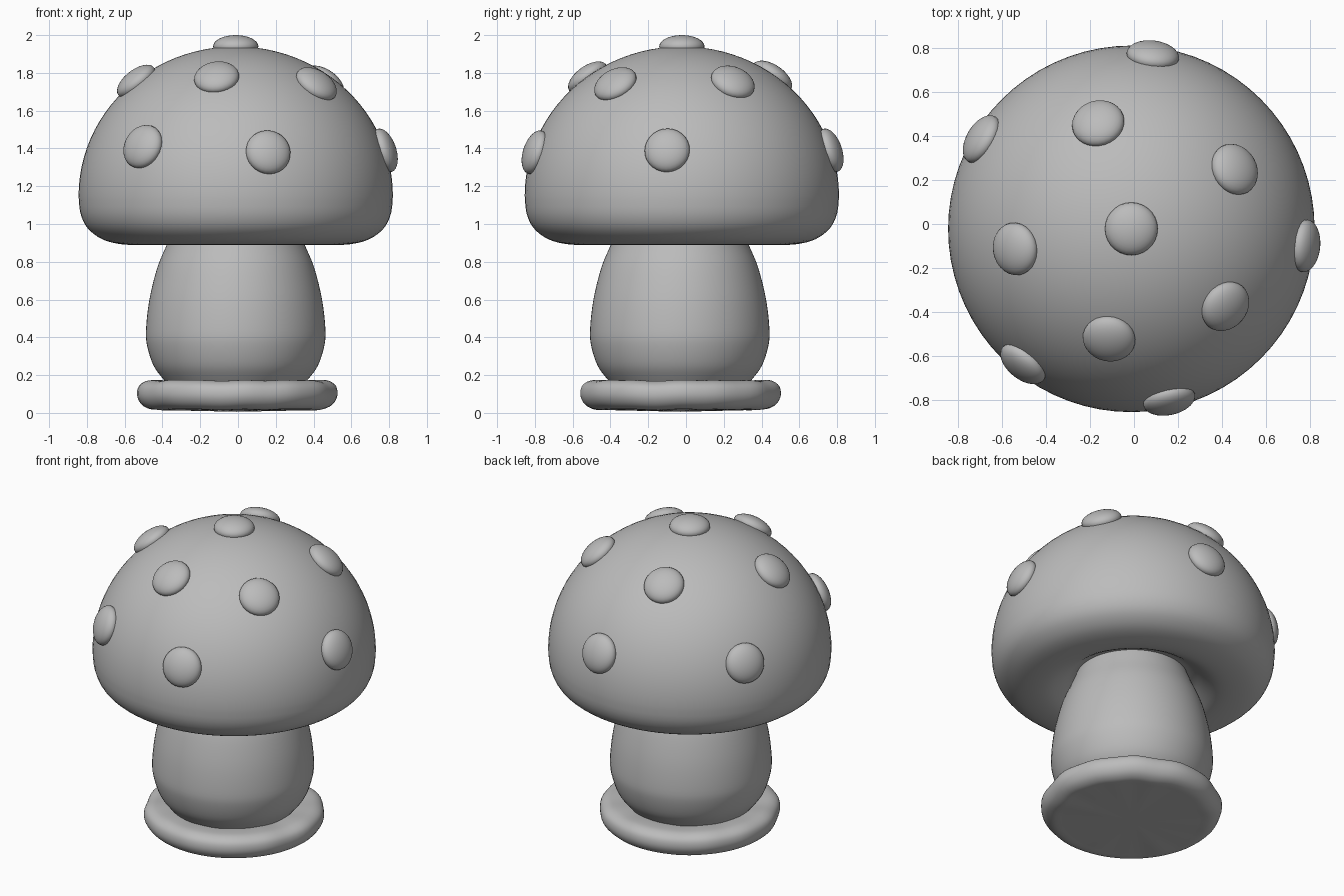
import bpy, bmesh, math
from mathutils import Vector, Matrix

if "Cube" in bpy.data.objects:
    bpy.data.objects.remove(bpy.data.objects["Cube"])

grey = bpy.data.materials.new("plain_grey")
grey.diffuse_color = (0.5, 0.5, 0.5, 1)
grey.use_nodes = True
grey.node_tree.nodes["Principled BSDF"].inputs["Base Color"].default_value = grey.diffuse_color

CAP = Vector((-0.012, -0.022, 1.15))   # centre of the cap's widest ring
RAD, TALL = 0.832, 0.79                # dome radius and height


def finish(bm, name, angle=50):
    bmesh.ops.recalc_face_normals(bm, faces=bm.faces)
    mesh = bpy.data.meshes.new(name)
    bm.to_mesh(mesh)
    bm.free()
    mesh.materials.append(grey)
    ob = bpy.data.objects.new(name, mesh)
    bpy.context.collection.objects.link(ob)
    bpy.ops.object.select_all(action='DESELECT')
    ob.select_set(True)
    bpy.context.view_layer.objects.active = ob
    bpy.ops.object.shade_smooth_by_angle(angle=math.radians(angle))
    return ob


def smooth_profile(pts, steps=4):
    """Catmull-Rom curve through (radius, height) points."""
    out = []
    for i in range(len(pts) - 1):
        p = [Vector(pts[max(0, min(len(pts) - 1, i + k))]) for k in (-1, 0, 1, 2)]
        for s in range(steps):
            t = s / steps
            out.append(0.5 * (2 * p[1] + (p[2] - p[0]) * t
                              + (2 * p[0] - 5 * p[1] + 4 * p[2] - p[3]) * t * t
                              + (3 * p[1] - p[0] - 3 * p[2] + p[3]) * t ** 3))
    return out + [Vector(pts[-1])]


def lathe(name, profile, cx, cy, segments=72, wobble=0.0):
    """Spin a profile whose first and last points lie on the axis."""
    bm = bmesh.new()
    rings = []
    for r, z in profile[1:-1]:
        ring = []
        for k in range(segments):
            a = math.tau * k / segments
            d = wobble * (math.sin(5 * a) + math.sin(8 * a + 1) + math.sin(13 * a + 2))
            ring.append(bm.verts.new((cx + (r + d) * math.cos(a),
                                      cy + (r + d) * math.sin(a), z + 0.6 * d)))
        rings.append(ring)
    for lo, hi in zip(rings, rings[1:]):
        for k in range(segments):
            j = (k + 1) % segments
            bm.faces.new((lo[k], lo[j], hi[j], hi[k]))
    for ring, end in ((rings[0], profile[0]), (rings[-1], profile[-1])):
        tip = bm.verts.new((cx, cy, end[1]))
        for k in range(segments):
            bm.faces.new((ring[k], ring[(k + 1) % segments], tip))
    return finish(bm, name)


# Cap: hollowed underside, rounded rim and elliptical dome
rim = smooth_profile([(0.30, 0.985), (0.36, 0.97), (0.42, 0.93), (0.49, 0.897),
                      (0.57, 0.89), (0.66, 0.903), (0.73, 0.932), (0.79, 0.985),
                      (0.823, 1.06), (RAD, 1.15)], 3)
dome = [(RAD * math.cos(a), CAP.z + TALL * math.sin(a))
        for a in (math.pi / 2 * i / 24 for i in range(1, 25))]
lathe("cap", [(0, 0.985)] + rim + dome, CAP.x, CAP.y)

# Stem: bulging barrel that narrows under the cap
stem = smooth_profile([(0.34, 0.13), (0.385, 0.18), (0.435, 0.25), (0.468, 0.35),
                       (0.475, 0.44), (0.457, 0.60), (0.415, 0.77),
                       (0.365, 0.89), (0.325, 0.99)])
lathe("stem", [(0, 0.13)] + stem + [(0, 0.99)], -0.012, -0.033)

# Base: slightly uneven rounded disc
base = smooth_profile([(0.40, 0.018), (0.46, 0.02), (0.505, 0.045), (0.528, 0.09),
                       (0.52, 0.14), (0.48, 0.168), (0.42, 0.172), (0.34, 0.165)])
lathe("base", [(0, 0.006)] + base + [(0, 0.165)], -0.006, -0.03, wobble=0.0025)


# Spots: flattened balls pressed into the dome
def spot(name, x, y, z):
    s = min(1, (z - CAP.z) / TALL)
    r = RAD * math.sqrt(1 - s * s)
    a = math.atan2(y - CAP.y, x - CAP.x)
    at = CAP + Vector((r * math.cos(a), r * math.sin(a), z - CAP.z))
    normal = Vector((r * math.cos(a) / RAD ** 2, r * math.sin(a) / RAD ** 2,
                     (z - CAP.z) / TALL ** 2)).normalized()
    turn = normal.to_track_quat('Z', 'Y').to_matrix().to_4x4()
    bm = bmesh.new()
    bmesh.ops.create_uvsphere(bm, u_segments=28, v_segments=16, radius=1)
    bmesh.ops.transform(bm, verts=bm.verts, matrix=Matrix.Translation(at) @ turn
                        @ Matrix.Diagonal((0.12, 0.12, 0.06, 1)))
    finish(bm, name)


spot("top_spot", CAP.x, CAP.y, 1.94)
upper = [(-0.17, 0.48, 1.78), (0.46, 0.25, 1.75), (-0.55, -0.115, 1.755),
         (-0.115, -0.53, 1.775), (0.41, -0.37, 1.74)]
lower = [(-0.70, 0.39, 1.39), (-0.50, -0.63, 1.41), (0.16, -0.80, 1.38),
         (0.78, -0.10, 1.39), (0.09, 0.80, 1.39)]
for i, p in enumerate(upper):
    spot(f"upper_spot_{i + 1}", *p)
for i, p in enumerate(lower):
    spot(f"lower_spot_{i + 1}", *p)
